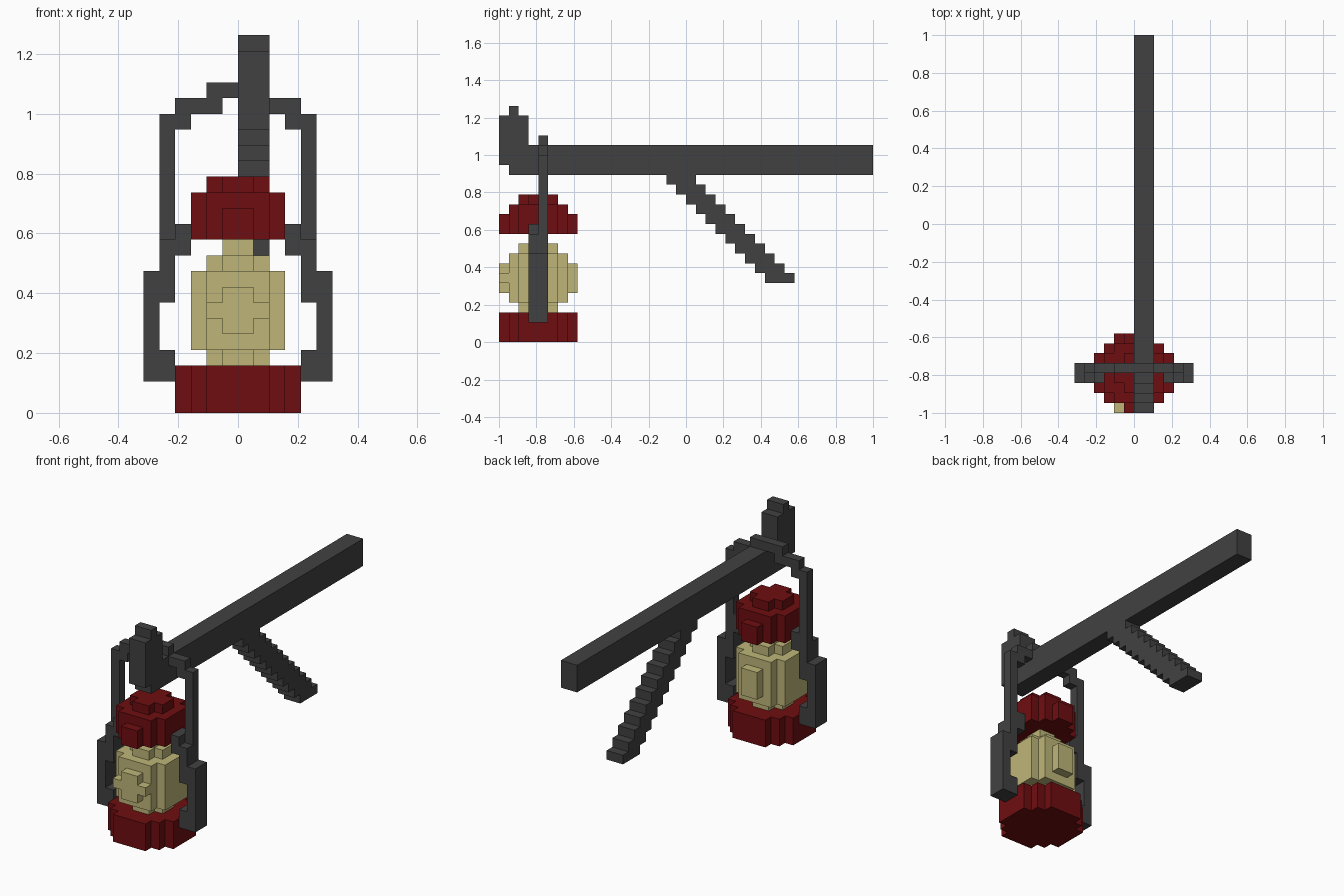
import bpy, bmesh
from mathutils import Vector

cube = bpy.data.objects.get("Cube")
if cube:
    bpy.data.objects.remove(cube, do_unlink=True)

U = 2 / 38          # block size
MID = 4             # block row of the lantern axis along y


def material(name, rgb):
    m = bpy.data.materials.new(name)
    m.use_nodes = True
    m.diffuse_color = (*rgb, 1)
    bsdf = m.node_tree.nodes["Principled BSDF"]
    bsdf.inputs["Base Color"].default_value = (*rgb, 1)
    bsdf.inputs["Roughness"].default_value = 0.8
    return m


IRON = material("dark iron", (0.053, 0.053, 0.053))
RED = material("dark red", (0.156, 0.004, 0.005))
GLASS = material("pale yellow glass", (0.52, 0.47, 0.19))


def box(x0, x1, y0, y1, z0, z1):
    """Set of unit blocks filling a range."""
    return {(x, y, z) for x in range(x0, x1)
            for y in range(y0, y1) for z in range(z0, z1)}


def disc(halves, z0, z1):
    """Round layer: one half width per row, centred on the lantern axis."""
    cells = set()
    start = MID - len(halves) // 2
    for i, h in enumerate(halves):
        cells |= box(-h, h, start + i, start + i + 1, z0, z1)
    return cells


def mirrored(cells):
    return cells | {(-x - 1, y, z) for x, y, z in cells}


def build(name, cells, mat):
    """Skin the outside of a block set as one clean mesh."""
    bm = bmesh.new()
    for c in cells:
        for axis in range(3):
            for side in (0, 1):
                n = list(c)
                n[axis] += 2 * side - 1
                if tuple(n) in cells:
                    continue
                a, b = (axis + 1) % 3, (axis + 2) % 3
                corners = [(0, 0), (1, 0), (1, 1), (0, 1)]
                if not side:
                    corners.reverse()
                verts = []
                for p, q in corners:
                    v = Vector(c)
                    v[axis] += side
                    v[a] += p
                    v[b] += q
                    verts.append(bm.verts.new((v.x * U, v.y * U - 1, v.z * U)))
                bm.faces.new(verts)
    bmesh.ops.remove_doubles(bm, verts=bm.verts[:], dist=U * 0.01)
    bmesh.ops.dissolve_limit(bm, angle_limit=0.01, verts=bm.verts[:], edges=bm.edges[:])
    mesh = bpy.data.meshes.new(name)
    bm.to_mesh(mesh)
    bm.free()
    mesh.materials.append(mat)
    ob = bpy.data.objects.new(name, mesh)
    bpy.context.collection.objects.link(ob)


# Bracket arm with its upturned tip
build("bracket_arm", box(0, 2, 1, 38, 17, 20) | box(0, 2, 0, 3, 18, 23)
      | box(0, 2, 1, 2, 23, 24), IRON)

# Stepped diagonal brace
brace = set()
for z in range(6, 17):
    brace |= box(0, 2, 33 - z, 36 - z, z, z + 1)
build("diagonal_brace", brace, IRON)

# Lantern base
build("lantern_base", disc([2, 3, 4, 4, 4, 4, 3, 2], 0, 3), RED)

# Glass globe, bottom to top, with a small boss on the front
ROUND = [1, 2, 3, 3, 3, 3, 2, 1]
globe = disc([1, 2, 2, 1], 3, 4) | disc([2, 3, 3, 3, 3, 2], 4, 5)
globe |= disc(ROUND, 5, 8) | box(-2, 2, 0, 1, 6, 7)
globe |= disc([2, 3, 3, 3, 3, 2], 8, 9) | disc([1, 2, 2, 1], 9, 10) | disc([1, 1], 10, 11)
build("glass_globe", globe, GLASS)

# Lantern cap
build("lantern_cap", disc(ROUND, 11, 13) | disc([2, 3, 3, 3, 3, 2], 13, 14)
      | disc([1, 2, 2, 1], 14, 15), RED)

# Side frames: thick lower bars with stubs to the base and the cap
frame = (box(5, 6, 3, 5, 2, 9) | box(4, 5, 3, 5, 2, 4)
         | box(4, 5, 3, 5, 7, 11) | box(3, 4, 3, 5, 10, 12))
for name, cells in (("left_frame", frame),
                    ("right_frame", {(-x - 1, y, z) for x, y, z in frame})):
    build(name, cells, IRON)

# Thin carrying handle looped over the arm
handle = (box(4, 5, 4, 5, 11, 19) | box(3, 4, 4, 5, 18, 20)
          | box(1, 3, 4, 5, 19, 20) | box(0, 2, 4, 5, 20, 21))
build("carrying_handle", mirrored(handle), IRON)
